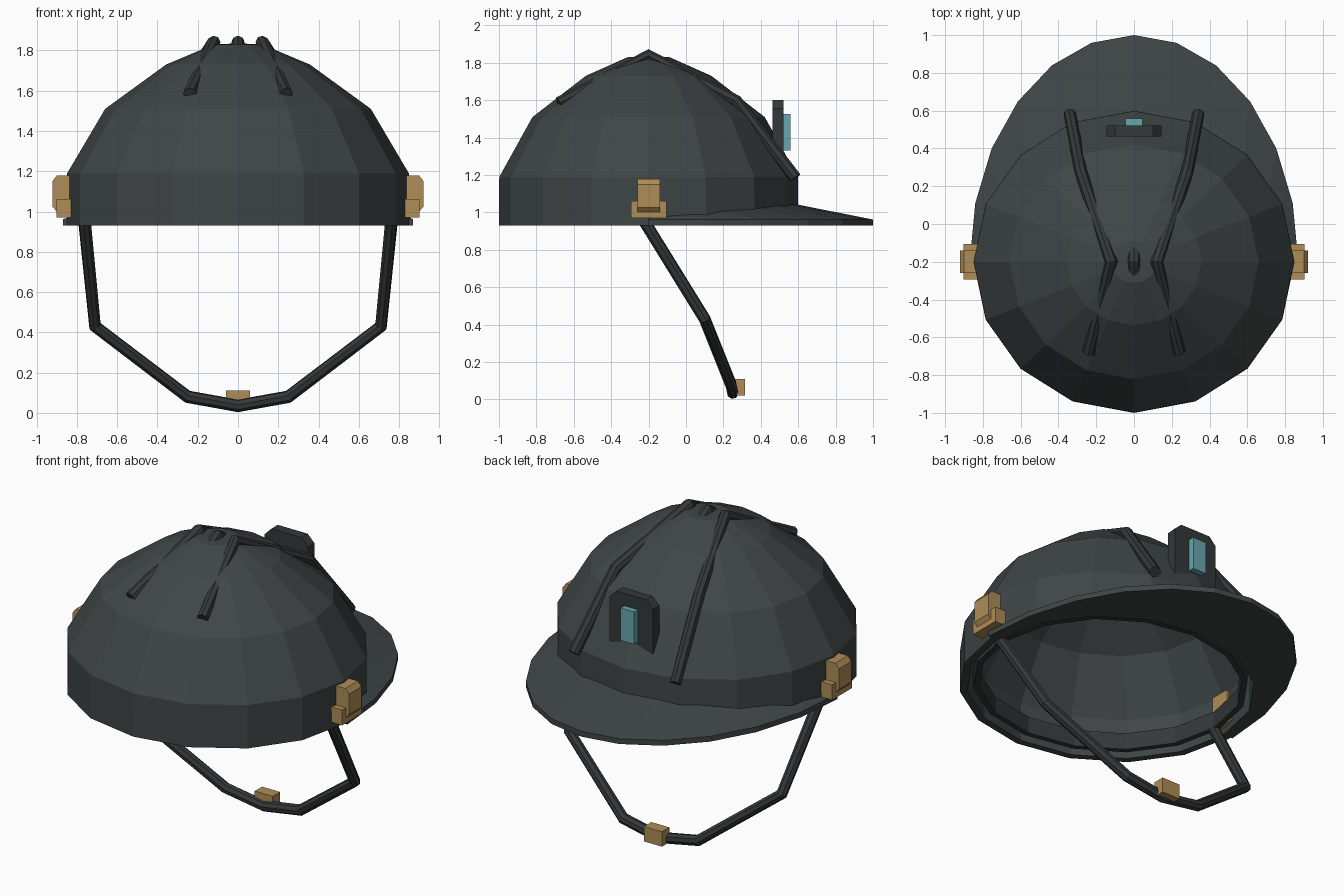
import bpy, bmesh, math
from mathutils import Vector

if "Cube" in bpy.data.objects:
    bpy.data.objects.remove(bpy.data.objects["Cube"])

CY = -0.2  # dome centre in y


def material(name, rgb):
    m = bpy.data.materials.new(name)
    m.diffuse_color = (*rgb, 1)
    m.use_nodes = True
    m.node_tree.nodes["Principled BSDF"].inputs["Base Color"].default_value = m.diffuse_color
    return m


SHELL = material("shell_grey", (0.05, 0.06, 0.06))
DARK = material("dark_grey", (0.034, 0.040, 0.040))
BRASS = material("brass", (0.42, 0.27, 0.095))
GLASS = material("lamp_blue", (0.14, 0.39, 0.43))


def finish(name, bm, mat):
    bmesh.ops.remove_doubles(bm, verts=bm.verts, dist=1e-5)
    bmesh.ops.recalc_face_normals(bm, faces=bm.faces)
    me = bpy.data.meshes.new(name)
    bm.to_mesh(me)
    bm.free()
    me.materials.append(mat)
    ob = bpy.data.objects.new(name, me)
    bpy.context.collection.objects.link(ob)
    return ob


def bridge(bm, a, b, closed=True):
    n = len(a)
    for i in range(n if closed else n - 1):
        j = (i + 1) % n
        vs = list(dict.fromkeys((a[i], a[j], b[j], b[i])))
        bm.faces.new(vs)


def oval_lathe(name, profile, rx, ry, mat, sides=16, closed=False):
    """Turn a (scale, z) profile around the dome axis as an oval."""
    bm = bmesh.new()
    rings = []
    for s, z in profile:
        if s == 0:
            rings.append([bm.verts.new((0, CY, z))] * sides)
            continue
        angles = [2 * math.pi * i / sides for i in range(sides)]
        rings.append([bm.verts.new((rx * s * math.cos(t), CY + ry * s * math.sin(t), z))
                      for t in angles])
    pairs = list(zip(rings, rings[1:]))
    if closed:
        pairs.append((rings[-1], rings[0]))
    for a, b in pairs:
        if len(set(a)) > 1 or len(set(b)) > 1:
            bridge(bm, a, b)
    return finish(name, bm, mat)


def tube(name, points, radius, mat):
    """Eight sided tube along a polyline."""
    cu = bpy.data.curves.new(name, 'CURVE')
    cu.dimensions = '3D'
    cu.bevel_depth = radius
    cu.bevel_resolution = 2
    cu.use_fill_caps = True
    sp = cu.splines.new('POLY')
    sp.points.add(len(points) - 1)
    for p, co in zip(sp.points, points):
        p.co = (*co, 1)
    tmp = bpy.data.objects.new(name + "_path", cu)
    bpy.context.collection.objects.link(tmp)
    bpy.context.view_layer.update()
    me = bpy.data.meshes.new_from_object(
        tmp.evaluated_get(bpy.context.evaluated_depsgraph_get()))
    bpy.data.objects.remove(tmp)
    bm = bmesh.new()
    bm.from_mesh(me)
    for f in bm.faces:
        f.smooth = False
        f.material_index = 0
    me.materials.clear()
    return finish(name, bm, mat)


def prism(name, outline, axis, lo, hi, mat):
    """Extrude a 2D outline along y from lo to hi (outline is x, z)."""
    bm = bmesh.new()
    a, b = [[bm.verts.new((x, y, z)) for x, z in outline] for y in (lo, hi)]
    bridge(bm, a, b)
    bm.faces.new(a)
    bm.faces.new(b)
    return finish(name, bm, mat)


def rect(x0, x1, z0, z1):
    return [(x0, z0), (x1, z0), (x1, z1), (x0, z1)]


# Hollow dome shell
outer = [(1, 0.93), (0.998, 1.19), (0.776, 1.51), (0.42, 1.73), (0.14, 1.83), (0, 1.835)]
inner = [(0, 1.79), (0.13, 1.785), (0.4, 1.685), (0.74, 1.475), (0.95, 1.17), (0.95, 0.93)]
oval_lathe("dome_shell", outer + inner + outer[:1], 0.85, 0.8, SHELL)

# Head band inside the rim
oval_lathe("head_band", [(0.91, 0.95), (0.91, 1.05), (0.87, 1.05), (0.87, 0.95)],
           0.85, 0.8, DARK, closed=True)

# Half-oval visor, rising towards the dome
bm = bmesh.new()
loops = [[] for _ in range(4)]
for i in range(13):
    t = math.pi * i / 12
    c, s = math.cos(t), math.sin(t)
    for loop, (rx, ry, z) in zip(loops, ((0.87, 1.2, 0.93), (0.87, 1.2, 0.962),
                                         (0.825, 0.78, 0.975 + 0.07 * s),
                                         (0.825, 0.78, 0.93))):
        loop.append(bm.verts.new((rx * c, CY + ry * s, z)))
for k in range(4):
    bridge(bm, loops[k], loops[(k + 1) % 4], closed=False)
for end in (0, -1):
    bm.faces.new([loop[end] for loop in loops])
finish("visor", bm, SHELL)

# Raised ribs over the crown, partly sunk in the dome
for label, k in (("left", -1), ("right", 1)):
    tube(f"crown_rib_{label}", [(0.24 * k, -0.68, 1.585), (0.12 * k, -0.2, 1.84),
                                (0.28 * k, 0.27, 1.595), (0.34 * k, 0.585, 1.185)], 0.033, DARK)
tube("crown_rib_middle", [(0, -0.68, 1.575), (0, -0.2, 1.84), (0, 0.27, 1.585),
                          (0, 0.565, 1.175)], 0.033, DARK)

# Lamp bracket and lamp
X, C, Z0, Z1 = 0.145, 0.045, 1.24, 1.6
prism("lamp_bracket", [(-X, Z0 + C), (-X + C, Z0), (X - C, Z0), (X, Z0 + C), (X, Z1 - C),
                       (X - C, Z1), (-X + C, Z1), (-X, Z1 - C)], 'Y', 0.462, 0.522, DARK)
prism("lamp", rect(-0.045, 0.045, 1.33, 1.525), 'Y', 0.515, 0.558, GLASS)

# Chin strap
half = [(0.765, -0.24, 0.98), (0.71, 0.1, 0.43), (0.25, 0.24, 0.08)]
tube("chin_strap", half + [(0, 0.25, 0.035)] + [(-x, y, z) for x, y, z in reversed(half)],
     0.032, DARK)
prism("chin_buckle", rect(-0.06, 0.06, 0.02, 0.11), 'Y', 0.245, 0.315, BRASS)

# Side clips
for label, k in (("left", -1), ("right", 1)):
    prism(f"clip_base_{label}", [(x * k, z) for x, z in rect(0.78, 0.902, 0.97, 1.062)],
          'Y', -0.295, -0.105, BRASS)
    block = [(0.78, 1.0), (0.9, 1.0), (0.922, 1.025), (0.922, 1.15), (0.9, 1.178), (0.78, 1.178)]
    prism(f"clip_block_{label}", [(x * k, z) for x, z in block], 'Y', -0.26, -0.14, BRASS)
